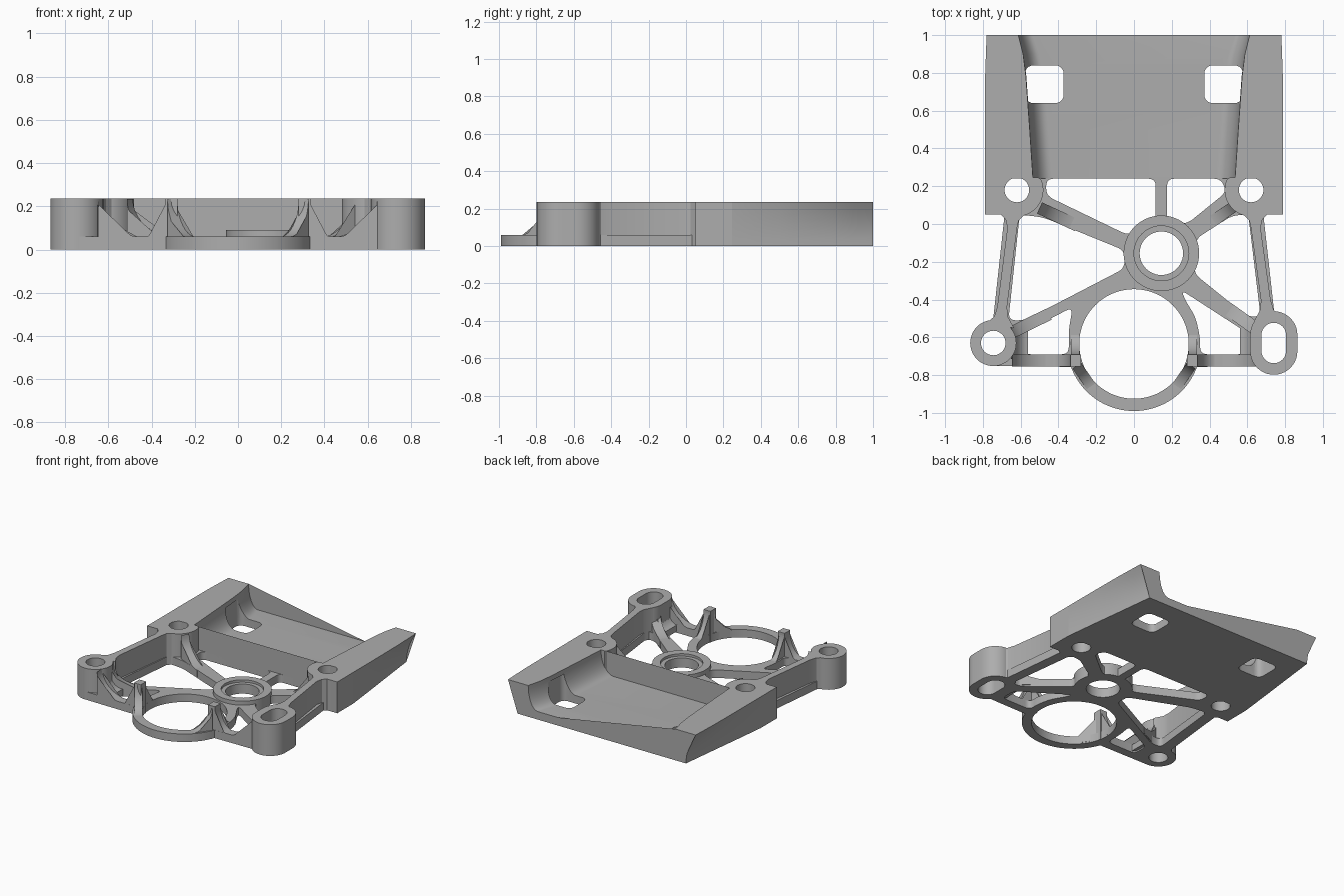
import bpy, bmesh, math
from mathutils import Vector
from mathutils.geometry import tessellate_polygon

if "Cube" in bpy.data.objects:
    bpy.data.objects.remove(bpy.data.objects["Cube"])

H, T = 0.235, 0.06          # full height, web thickness
grey = bpy.data.materials.new("machined_grey")
grey.diffuse_color = (0.42, 0.42, 0.42, 1)
grey.use_nodes = True
grey.node_tree.nodes["Principled BSDF"].inputs["Base Color"].default_value = grey.diffuse_color


def finish(name, bm):
    bmesh.ops.recalc_face_normals(bm, faces=bm.faces[:])
    me = bpy.data.meshes.new(name)
    bm.to_mesh(me)
    bm.free()
    me.materials.append(grey)
    ob = bpy.data.objects.new(name, me)
    bpy.context.collection.objects.link(ob)
    return ob


def arc(cx, cy, r, a0=0, a1=360, n=48):
    full = abs(a1 - a0) >= 360
    k = n if full else n + 1
    return [(cx + r * math.cos(math.radians(a0 + (a1 - a0) * i / n)),
             cy + r * math.sin(math.radians(a0 + (a1 - a0) * i / n))) for i in range(k)]


def slot(cx, cy, r, half):
    return arc(cx, cy + half, r, 0, 180, 20) + arc(cx, cy - half, r, 180, 360, 20)


def rounded(pts, r=0.04, n=5):
    out = []
    for i, p in enumerate(pts):
        p, a, b = Vector(p), Vector(pts[i - 1]), Vector(pts[(i + 1) % len(pts)])
        p0 = p + (a - p).normalized() * min(r, 0.45 * (a - p).length)
        p1 = p + (b - p).normalized() * min(r, 0.45 * (b - p).length)
        for k in range(n + 1):
            t = k / n
            out.append(tuple(p0 * (1 - t) ** 2 + p * 2 * t * (1 - t) + p1 * t * t))
    return out


def flip(pts, s):
    return [(x * s, y) for x, y in pts]


def prism(name, outer, holes=(), z0=0.0, z1=H):
    """Vertical extrusion of an outline with holes."""
    loops = [outer] + list(holes)
    tris = tessellate_polygon([[Vector((x, y, 0)) for x, y in l] for l in loops])
    bm = bmesh.new()
    lo = [bm.verts.new((x, y, z0)) for l in loops for x, y in l]
    hi = [bm.verts.new((x, y, z1)) for l in loops for x, y in l]
    for t in tris:
        bm.faces.new([lo[i] for i in t])
        bm.faces.new([hi[i] for i in t])
    k = 0
    for l in loops:
        n = len(l)
        for i in range(n):
            a, b = k + i, k + (i + 1) % n
            bm.faces.new((lo[a], lo[b], hi[b], hi[a]))
        k += n
    return finish(name, bm)


def ramp(name, p, q, w, n=10):
    """Concave fillet rising from web height at p to full height at q."""
    p, q = Vector((*p, 0)), Vector((*q, 0))
    d = q - p
    side = Vector((-d.y, d.x, 0)).normalized() * w / 2
    prof = [(1, 0.01), (0, 0.01)]
    for i in range(n + 1):
        a = math.pi / 2 * i / n
        prof.append((math.sin(a), T - 0.002 + (H - T) * (1 - math.cos(a))))
    bm = bmesh.new()
    A = [bm.verts.new(p + d * t + side + Vector((0, 0, z))) for t, z in prof]
    B = [bm.verts.new(p + d * t - side + Vector((0, 0, z))) for t, z in prof]
    for i in range(len(prof)):
        j = (i + 1) % len(prof)
        bm.faces.new((A[i], A[j], B[j], B[i]))
    caps = [bm.faces.new(A), bm.faces.new(B)]
    bmesh.ops.triangulate(bm, faces=caps)
    return finish(name, bm)


# Flat web plate with spokes left between the rounded openings
ring = (0, -0.635)
web_outline = ([(-.53, .245), (-.535, .10), (-.68, .09), (-.685, .05), (-.745, -.5),
                (-.665, -.56), (-.665, -.70), (-.735, -.752)]
               + arc(*ring, .355, 200, 340, 40)
               + [(.70, -.752), (.66, -.72), (.66, -.53), (.745, -.49),
                  (.685, .05), (.68, .09), (.535, .10), (.53, .245)])
openings = [
    [(-.465, .24), (.115, .24), (.115, 0), (-.03, -.06), (-.465, .15)],
    [(.175, .24), (.46, .24), (.49, .17), (.28, 0), (.175, .01)],
    [(-.605, .05), (-.48, .035), (-.05, -.14), (-.05, -.235), (-.58, -.51), (-.665, -.51)],
    [(.605, .05), (.52, .045), (.325, -.08), (.34, -.16), (.315, -.26), (.6, -.49), (.67, -.49)],
    [(-.325, -.44), (-.345, -.56), (-.345, -.69), (-.585, -.69), (-.585, -.575)],
    [(.25, -.35), (.59, -.57), (.59, -.69), (.35, -.69), (.35, -.60), (.325, -.49), (.275, -.41)],
]
prism("web_plate", web_outline,
      [rounded(o) for o in openings] + [arc(*ring, .29, n=72), arc(.145, -.155, .115)], 0, T)

# Raised hub with a stepped bore
prism("hub_collar", arc(.145, -.155, .20, n=64), [arc(.145, -.155, .145)], 0, .09)
prism("hub_step", arc(.145, -.155, .15), [arc(.145, -.155, .115)], 0, .072)

# Front corner bosses: round hole left, slotted hole right
prism("left_boss", arc(-.745, -.63, .122), [arc(-.745, -.63, .065)])
prism("right_boss", slot(.74, -.63, .125, .043), [slot(.74, -.63, .065, .042)])

for s, tag, end in ((-1, "left", -.54), (1, "right", -.505)):
    # Front part of the side rail with its screw hole
    prism(tag + "_rail_front",
          flip([(.79, .05), (.79, .245), (.505, .245)] + arc(.62, .18, .14, 158, 258, 20)
               + [(.66, .05)], s), [flip(arc(.62, .18, .065), s)])
    # Tall thin arm between rail and boss, flared at both ends
    prism(tag + "_arm",
          flip([(.71, .055), (.68, .025), (.67, -.02), (.724, end + .1), (.74, end + .05),
                (.80, end), (.635, end - .01), (.668, end + .05), (.672, end + .1),
                (.619, -.02), (.61, .02), (.57, .06)], s))
    # Post beside the large ring, with fillets along bar and ring
    prism(tag + "_post", flip([(.28, -.755), (.337, -.755), (.337, -.69), (.28, -.69)], s))
    for name, p, q, w in (
            ("post_outer_fillet", (.44, -.7225), (.336, -.7225), .065),
            ("post_front_fillet", (.215, -.878), (.303, -.75), .055),
            ("post_rear_fillet", (.312, -.57), (.312, -.691), .045),
            ("bar_fillet", (.44, -.7225), (.645, -.7225), .065),
            ("boss_fillet", (.56, -.63), (.65, -.63), .17)):
        ramp(tag + "_" + name, *flip([p, q], s), w)

# Fillets where the spokes climb to the bosses
ramp("left_rear_spoke_fillet", (-.30, -.008), (-.50, .085), .065)
ramp("right_rear_spoke_fillet", (.40, .005), (.54, .10), .06)
ramp("left_front_spoke_fillet", (-.45, -.477), (-.65, -.575), .065)
ramp("right_front_spoke_fillet", (.48, -.437), (.66, -.565), .07)


# Rear tray: floor and two side rails lofted through cross-sections
def section(y, ot, ob, it, fl, n=10):
    half = [(ob + (ot - ob) * (i / 6) ** 2, H * i / 6) for i in range(7)]
    for i in range(n + 1):
        a = math.pi / 2 * (1 - i / n)
        half.append((fl + (it - fl) * math.sin(a), T + (H - T) * (1 - math.cos(a))))
    return [(x, y, z) for x, z in half] + [(-x, y, z) for x, z in reversed(half)]


bm = bmesh.new()
rows = [[bm.verts.new(c) for c in section(*v)] for v in (
    (.24, .79, .79, .535, .435), (.50, .79, .76, .552, .455),
    (.78, .788, .726, .572, .475), (.90, .784, .712, .587, .50), (1.0, .78, .70, .612, .535))]
for r0, r1 in zip(rows, rows[1:]):
    for i in range(len(r0)):
        j = (i + 1) % len(r0)
        bm.faces.new((r0[i], r0[j], r1[j], r1[i]))
caps = [bm.faces.new(rows[0]), bm.faces.new(rows[-1])]
bmesh.ops.triangulate(bm, faces=caps)
tray = finish("rear_tray", bm)

# Two rounded square windows cut through the tray floor
for s in (-1, 1):
    square = rounded(flip([(.372, .64), (.577, .64), (.577, .84), (.372, .84)], s), .05)
    cutter = prism("window_cutter", square, (), -.1, .2)
    cutter.hide_render = True
    mod = tray.modifiers.new("window", 'BOOLEAN')
    mod.operation, mod.solver, mod.object = 'DIFFERENCE', 'EXACT', cutter
    bpy.context.view_layer.objects.active = tray
    bpy.ops.object.modifier_apply(modifier=mod.name)
    bpy.data.objects.remove(cutter)

# Smooth curved walls, keep machined edges sharp
bpy.ops.object.select_all(action='SELECT')
bpy.context.view_layer.objects.active = tray
bpy.ops.object.shade_smooth_by_angle(angle=math.radians(30))
